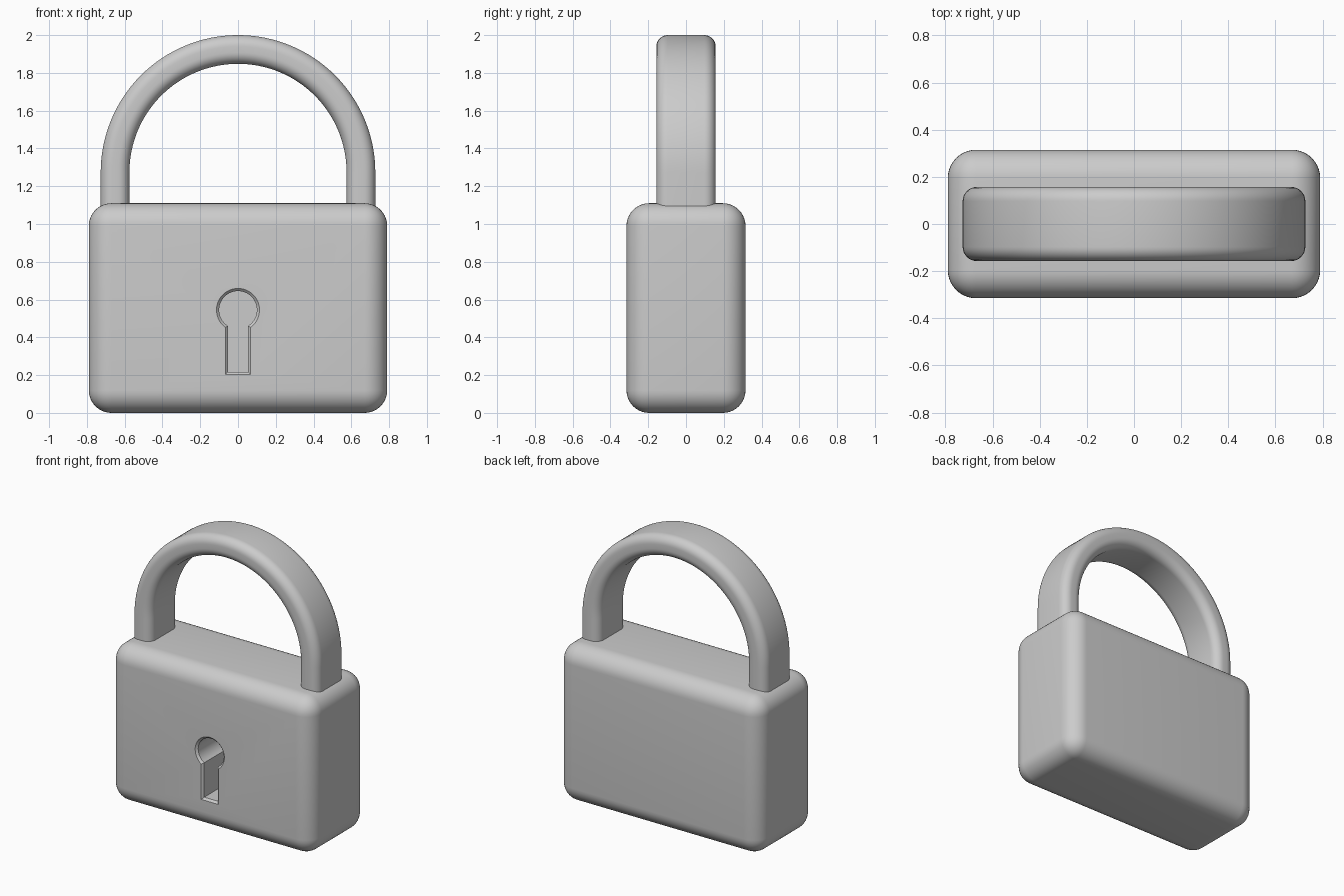
import bpy, bmesh
from math import sin, cos, pi, radians, asin, sqrt

default = bpy.data.objects.get("Cube")
if default:
    bpy.data.objects.remove(default, do_unlink=True)

WIDTH, DEPTH, HEIGHT, ROUND = 1.58, 0.63, 1.11, 0.12
FRONT = -DEPTH / 2


def add_object(name, bm):
    bmesh.ops.recalc_face_normals(bm, faces=bm.faces[:])
    mesh = bpy.data.meshes.new(name)
    bm.to_mesh(mesh)
    bm.free()
    obj = bpy.data.objects.new(name, mesh)
    bpy.context.collection.objects.link(obj)
    return obj


def loft(name, rings):
    """Skin a row of equal-length point rings and cap both ends."""
    bm = bmesh.new()
    loops = [[bm.verts.new(p) for p in ring] for ring in rings]
    for a, b in zip(loops, loops[1:]):
        for i in range(len(a)):
            j = (i + 1) % len(a)
            bm.faces.new((a[i], a[j], b[j], b[i]))
    bm.faces.new(loops[0])
    bm.faces.new(loops[-1])
    return add_object(name, bm)


def apply_modifier(obj, mod):
    select(obj)
    bpy.ops.object.modifier_apply(modifier=mod.name)


def select(obj):
    bpy.ops.object.select_all(action='DESELECT')
    obj.select_set(True)
    bpy.context.view_layer.objects.active = obj


def smooth(obj):
    select(obj)
    bpy.ops.object.shade_smooth_by_angle(angle=radians(35))


# Rounded body block
bm = bmesh.new()
bmesh.ops.create_cube(bm, size=1)
bmesh.ops.scale(bm, vec=(WIDTH, DEPTH, HEIGHT), verts=bm.verts)
bmesh.ops.translate(bm, vec=(0, 0, HEIGHT / 2), verts=bm.verts)
bmesh.ops.bevel(bm, geom=bm.edges[:], offset=ROUND, segments=10,
                profile=0.5, affect='EDGES')
body = add_object("body", bm)


# Keyhole cutter: round hole over a slot, with a softened lip
def keyhole_ring(y, grow):
    radius, half, bottom, centre = 0.1 + grow, 0.053 + grow, 0.217 - grow, 0.545
    start = -pi / 2 + asin(half / radius)
    sweep = 2 * (pi - asin(half / radius))
    steps = 40
    arc = [start + sweep * i / steps for i in range(steps + 1)]
    ring = [(radius * cos(a), y, centre + radius * sin(a)) for a in arc]
    return ring + [(-half, y, bottom), (half, y, bottom)]


LIP = 0.014
rings = [keyhole_ring(FRONT - 0.03, LIP)]
for i in range(5):
    a = pi / 2 * i / 4
    rings.append(keyhole_ring(FRONT + LIP * sin(a), LIP * (1 - sin(a)) if i == 4
                              else LIP * (1 - sqrt(1 - cos(a) ** 2))))
rings.append(keyhole_ring(FRONT + 0.3, 0))
cutter = loft("keyhole_cutter", rings)
cutter.hide_render = True

cut = body.modifiers.new("keyhole", 'BOOLEAN')
cut.operation = 'DIFFERENCE'
cut.solver = 'EXACT'
cut.object = cutter
apply_modifier(body, cut)
bpy.data.objects.remove(cutter, do_unlink=True)
smooth(body)

# Shackle: rounded-rectangle section swept over two legs and an arch
ARCH_Z, OUTER, INNER, HALF_DEPTH, EDGE = 1.273, 0.727, 0.575, 0.157, 0.06
MID, HALF_BAND = (OUTER + INNER) / 2, (OUTER - INNER) / 2

section = []
for k, (sx, sy) in enumerate([(1, 1), (-1, 1), (-1, -1), (1, -1)]):
    for i in range(9):
        a = pi / 2 * (k + i / 8)
        section.append((sx * (HALF_BAND - EDGE) + EDGE * cos(a),
                        sy * (HALF_DEPTH - EDGE) + EDGE * sin(a)))


def shackle_ring(angle, z):
    return [((MID + u) * cos(angle), v, z + (MID + u) * sin(angle))
            for u, v in section]


rings = [shackle_ring(0, 0.98)]
rings += [shackle_ring(pi * i / 64, ARCH_Z) for i in range(65)]
rings.append(shackle_ring(pi, 0.98))
smooth(loft("shackle", rings))
